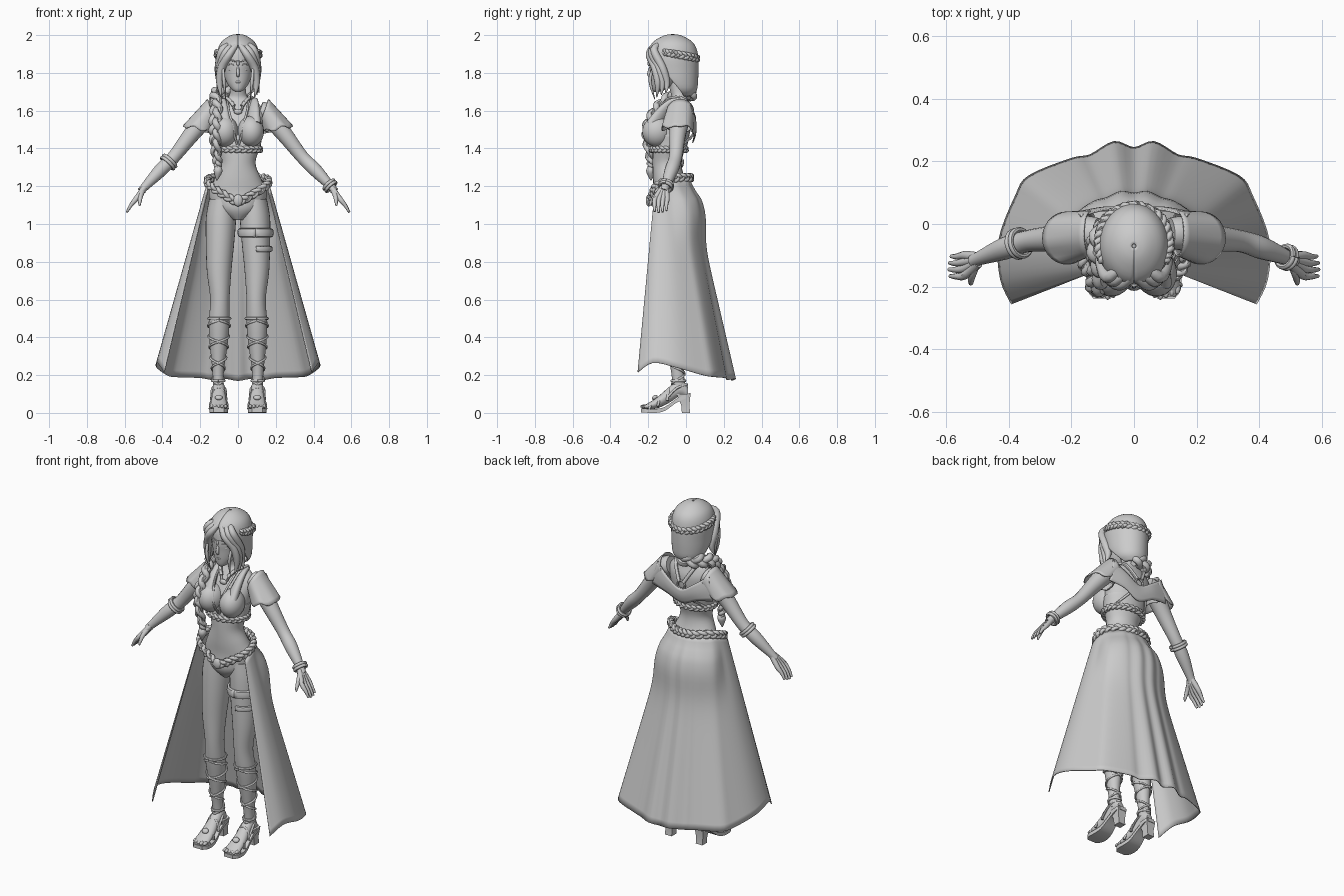
import bpy, bmesh
from math import sin, cos, pi, exp, radians
from mathutils import Vector as V


def smooth(pts, n=5, closed=False):
    """Catmull-Rom through points of any dimension."""
    p = [V(q) for q in pts]
    p = [p[-1]] + p + p[:2] if closed else [p[0]] + p + [p[-1]]
    out = []
    for a, b, c, d in zip(p, p[1:], p[2:], p[3:]):
        for i in range(n):
            t = i / n
            out.append((b * 2 + (c - a) * t + (a * 2 - b * 5 + c * 4 - d) * t * t
                        + (b * 3 - a - c * 3 + d) * t ** 3) * 0.5)
    return out + [p[-2]]


def surf(name, rows, ring=True, thick=0):
    """Skin rows of points; rings are capped, open sheets get a thickness."""
    bm = bmesh.new()
    vs = [[bm.verts.new(p) for p in r] for r in rows]
    n = len(rows[0])
    for a, b in zip(vs, vs[1:]):
        for i in range(n if ring else n - 1):
            j = (i + 1) % n
            bm.faces.new((a[i], a[j], b[j], b[i]))
    if ring and not thick:
        bm.faces.new(vs[0])
        bm.faces.new(vs[-1])
    bmesh.ops.recalc_face_normals(bm, faces=bm.faces)
    me = bpy.data.meshes.new(name)
    bm.to_mesh(me)
    bm.free()
    ob = bpy.data.objects.new(name, me)
    bpy.context.collection.objects.link(ob)
    if thick:
        m = ob.modifiers.new("thickness", 'SOLIDIFY')
        m.thickness, m.offset = thick, 0
    return ob


def loft(name, rings, n=5, seg=28):
    """Stack of horizontal ellipses (x, y, z, rx, ry)."""
    return surf(name, [[(x + a * cos(2 * pi * i / seg), y + b * sin(2 * pi * i / seg), z)
                        for i in range(seg)] for x, y, z, a, b in smooth(rings, n)])


def tube(name, pts, n=5, sides=10, flat=1.0):
    """Round tube through (x, y, z, radius) points."""
    pts = smooth(pts, n) if n > 1 else pts
    c = [V(p[:3]) for p in pts]
    rows, nrm = [], V((0.31, 0.2, 0.93))
    for i, p in enumerate(c):
        t = (c[min(i + 1, len(c) - 1)] - c[max(i - 1, 0)]).normalized()
        nrm = (nrm - t * nrm.dot(t)).normalized()
        bi = t.cross(nrm)
        r = max(pts[i][3], 0.001)
        rows.append([p + (nrm * cos(2 * pi * k / sides) + bi * flat * sin(2 * pi * k / sides)) * r
                     for k in range(sides)])
    return surf(name, rows)


def cord(name, pts, r, n=5, closed=False):
    return tube(name, [(*p, r) for p in smooth(pts, n, closed)], 1, 8)


def braid(name, pts, turns, centre, closed=False, n=12):
    """Three woven strands along (x, y, z, half width)."""
    path = smooth(pts, n, closed)
    for k in range(3):
        out = []
        for i, p in enumerate(path):
            q = V(p[:3])
            t = V(path[min(i + 1, len(path) - 1)][:3]) - V(path[max(i - 1, 0)][:3])
            nrm = q - V(centre)
            nrm.z = 0
            nrm.normalize()
            side = t.normalized().cross(nrm).normalized()
            a = 2 * pi * (turns * i / (len(path) - 1) + k / 3)
            out.append((*(q + side * p[3] * .6 * sin(a) + nrm * p[3] * .4 * sin(2 * a)), p[3] * .52))
        tube(name, out, 1, 8)


def ball(name, loc, size, rot=(0, 0, 0)):
    bpy.ops.mesh.primitive_uv_sphere_add(segments=24, ring_count=14, location=loc, rotation=rot)
    ob = bpy.context.object
    ob.name, ob.scale = name, size
    return ob


def mx(pts, s):
    return [(p[0] * s, *p[1:]) for p in pts]


# Torso, neck and head
loft("torso", [(0, -.075, 1.02, .03, .06), (0, -.06, 1.08, .13, .11), (0, -.065, 1.17, .153, .105),
               (0, -.09, 1.24, .123, .085), (0, -.1, 1.32, .093, .077), (0, -.09, 1.4, .112, .085),
               (0, -.07, 1.5, .128, .095), (0, -.05, 1.58, .138, .08), (0, -.04, 1.635, .112, .055),
               (0, -.035, 1.665, .058, .043), (0, -.04, 1.7, .042, .042), (0, -.06, 1.78, .042, .045)])
loft("head", [(0, -.155, 1.7, .015, .015), (0, -.14, 1.715, .036, .04), (0, -.12, 1.75, .06, .066),
              (0, -.1, 1.8, .077, .09), (0, -.09, 1.85, .085, .104), (0, -.08, 1.92, .085, .105),
              (0, -.075, 1.97, .05, .06)])
tube("nose", [(0, -.187, 1.835, .006), (0, -.197, 1.795, .009), (0, -.188, 1.783, .007)])
ball("lips", (0, -.176, 1.752, ), (.02, .013, .008))

# Hair cap open at the face: (cy, z, rx, ry, opening in degrees)
rows = []
for cy, z, rx, ry, o in smooth([(-.07, 2, .006, .006, 0), (-.07, 1.993, .04, .045, 0),
                                (-.07, 1.965, .08, .095, 0), (-.07, 1.93, .1, .12, 5),
                                (-.07, 1.88, .108, .13, 40), (-.065, 1.82, .105, .126, 62),
                                (-.055, 1.76, .1, .114, 80), (-.035, 1.71, .085, .088, 92),
                                (-.02, 1.68, .05, .05, 100)], 3):
    o = radians(max(o, 0))
    rows.append([(rx * sin(a), cy - ry * cos(a), z) for a in
                 [o + (2 * pi - 2 * o) * i / 40 for i in range(41)]])
surf("hair_cap", rows, ring=False, thick=.01)
for s in (-1, 1):
    # Swept fringe, eyes
    for k in range(3):
        d = k * .012
        tube("fringe_lock", mx([(.003 + d, -.165 + d * 2, 1.955, .012), (.045 + d * 1.5, -.193 + d, 1.9 + d, .02),
                                (.085 + d * .7, -.165 + d * 1.6, 1.83, .022), (.098, -.15 + d * 2, 1.75, .018),
                                (.088 + d, -.155 + d * 2, 1.67 + d, .002)], s))
    tube("wisp", mx([(.08, -.17, 1.84, .006), (.075, -.19, 1.76, .009), (.065, -.165, 1.66, .002)], s))
    ball("eye", (s * .034, -.172, 1.818), (.015, .008, .008))
    cord("brow", mx([(.016, -.189, 1.84), (.038, -.184, 1.847), (.056, -.168, 1.84)], s), .003)
braid("crown_braid", [(-.1, -.12, 1.91, .017), (-.113, -.06, 1.9, .02), (-.085, .02, 1.885, .02),
                      (0, .058, 1.875, .02), (.085, .02, 1.885, .02), (.113, -.06, 1.9, .02),
                      (.1, -.12, 1.91, .017)], 7, (0, -.07, 1.9))
braid("long_braid", [(.02, .03, 1.69, .035), (-.07, .01, 1.69, .04), (-.12, -.06, 1.68, .037),
                     (-.115, -.14, 1.62, .034), (-.12, -.195, 1.53, .033), (-.12, -.2, 1.44, .03),
                     (-.11, -.185, 1.34, .026), (-.105, -.185, 1.3, .018)], 4, (0, -.04, 1.5))
tube("braid_tail", [(-.105, -.185, 1.31, .012), (-.106, -.187, 1.28, .024), (-.112, -.185, 1.23, .003)])
cord("forehead_chain", [(-.075, -.165, 1.88), (0, -.196, 1.86), (.075, -.165, 1.88)], .004)
ball("forehead_gem", (0, -.197, 1.85), (.008, .007, .014))

# Arms and hands
for s in (-1, 1):
    tube("arm", mx([(.115, -.03, 1.6, .05), (.165, -.03, 1.575, .055), (.25, -.045, 1.47, .044),
                    (.34, -.055, 1.355, .035), (.41, -.077, 1.285, .036), (.495, -.11, 1.195, .022),
                    (.51, -.117, 1.175, .022)], s), sides=16)
    for k in range(4):
        y = -.1 - .021 * k
        reach = (.9, 1, 1.03, .97)[k]
        tube("finger", mx([(.497, -.115 + (y + .13) * .3, 1.19, .016), (.538, y, 1.135, .014),
                           (.538 + .03 * reach, y - .004, 1.135 - .037 * reach, .01),
                           (.538 + .05 * reach, y - .003, 1.135 - .072 * reach, .006)], s), sides=8)
    tube("thumb", mx([(.5, -.12, 1.185, .015), (.515, -.16, 1.15, .013), (.52, -.185, 1.115, .009),
                      (.521, -.192, 1.095, .004)], s), sides=8)


def bangle(name, c, axis, r):
    a = V(axis).normalized()
    u = a.cross(V((0, 1, 0))).normalized()
    w = a.cross(u)
    for off in (-.008, .008):
        cord(name, [V(c) + a * off + (u * cos(k * pi / 4) + w * sin(k * pi / 4)) * r for k in range(8)],
             .009, 4, True)


bangle("forearm_bangle", (-.367, -.062, 1.328), (-.7, -.2, -.75), .043)
bangle("wrist_bangle", (.487, -.106, 1.203), (.65, -.25, -.7), .034)

# Bodice: cups, straps, underband, neck rope
loft("bodice_band", [(0, -.092, 1.385, .112, .087), (0, -.092, 1.39, .118, .092), (0, -.085, 1.43, .123, .095),
                     (0, -.078, 1.47, .13, .096), (0, -.075, 1.475, .125, .09)], 3)
braid("underbust_braid", [(.118 * sin(k * pi / 6), -.092 + .092 * cos(k * pi / 6), 1.395, .017)
                          for k in range(12)], 8, (0, -.09, 1.4), True)
for s in (-1, 1):
    ball("bodice_cup", (s * .068, -.152, 1.49), (.069, .08, .082), (radians(-12), 0, radians(s * 12)))
    tube("bodice_strap", mx([(.08, -.17, 1.52, .052), (.083, -.125, 1.59, .04), (.085, -.075, 1.64, .028),
                             (.08, -.03, 1.652, .02)], s), flat=.6, sides=14)
    cord("neckline_trim", mx([(.004, -.178, 1.42), (.018, -.2, 1.47), (.03, -.195, 1.53),
                              (.05, -.14, 1.61), (.055, -.06, 1.67)], s), .006)
    cord("neck_rope", mx([(.022, -.125, 1.625), (.05, -.095, 1.66), (.075, -.04, 1.668),
                          (.06, .01, 1.64), (.015, .045, 1.56)], s), .01)
    cord("pendant_cord", mx([(.03, -.115, 1.65), (.022, -.128, 1.61), (.01, -.14, 1.59)], s), .006)
ball("pendant", (0, -.14, 1.595), (.022, .012, .015))
cord("back_ring", [(.024 * cos(k * pi / 4), .045, 1.54 + .024 * sin(k * pi / 4)) for k in range(8)], .006, 4, True)
for s in (-1, 1):
    cord("back_cord", mx([(.015, .045, 1.525), (.05, .035, 1.47), (.1, -.03, 1.41)], s), .007)

# Off-shoulder sleeves and the drape across the back
for s in (-1, 1):
    rows = []
    for i in range(9):
        t = i / 8
        c = V((.14, -.03, 1.598)).lerp(V((.214, -.045, 1.505)), t)
        e = V((.02, 0, .062)).lerp(V((.077, 0, .012)), t)
        rows.append([mx([c + e * cos(a) + V((0, .07 + .012 * t, -.012 * t * cos(5 * a))) * sin(a)], s)[0]
                     for a in [2 * pi * k / 28 for k in range(28)]])
    surf("sleeve", rows, thick=.006)
up = smooth([(-.17, .025, 1.63), (-.09, .046, 1.57), (0, .05, 1.52), (.09, .046, 1.57), (.17, .025, 1.63)])
lo = smooth([(-.2, .03, 1.49), (-.1, .043, 1.47), (0, .035, 1.43), (.1, .043, 1.47), (.2, .03, 1.49)])
surf("back_drape", [[a.lerp(b, i / 6) + V((0, .008 * sin(pi * i / 6), 0)) for a, b in zip(up, lo)]
                    for i in range(7)], ring=False, thick=.006)

# Skirt: waist edge to ragged hem, open at the front
waist = [(0, .018, 1.24), (.03, .016, 1.24), (.06, .008, 1.24), (.085, -.002, 1.24), (.12, -.033, 1.235),
         (.142, -.06, 1.235), (.16, -.1, 1.22), (.165, -.14, 1.2), (.16, -.165, 1.175)]
hem = [(0, .243, .17), (.064, .262, .18), (.14, .22, .175), (.2, .208, .185), (.335, .153, .19),
       (.377, .09, .2), (.43, -.05, .24), (.425, -.175, .265), (.39, -.255, .215)]
wt, hm = [smooth(mx(q[:0:-1], -1) + q, 4) for q in (waist, hem)]
rows = []
for i in range(31):
    s, row = i / 30, []
    for a, b in zip(wt, hm):
        back = max(0, min(1, b.y * 5))
        w = s + .17 * back * exp(-((s - .15) / .14) ** 2) * min(1, 10 * s)
        p = a.lerp(b, w)
        p.z = a.z + (b.z - a.z) * s
        row.append(p)
    rows.append(row)
surf("skirt", rows, ring=False, thick=.005)

# Belt with buckle
half = [(.06, .012, 1.245, .022), (.13, -.04, 1.245, .022), (.163, -.1, 1.23, .022),
        (.145, -.155, 1.2, .022), (.075, -.178, 1.155, .022)]
braid("belt", [(0, .025, 1.245, .022)] + half + [(0, -.185, 1.12, .022)] + mx(half[::-1], -1),
      9, (0, -.07, 1.2), True, 10)
ball("buckle", (0, -.197, 1.125), (.025, .016, .032))

# Legs, sandals and laces
leg = [(.083, -.06, 1.13, .07, .09), (.09, -.06, 1.03, .08, .095), (.095, -.07, .9, .075, .085),
       (.1, -.08, .75, .065, .07), (.096, -.085, .6, .051, .056), (.1, -.07, .48, .055, .058),
       (.102, -.055, .37, .048, .052), (.105, -.045, .22, .03, .034), (.103, -.035, .12, .029, .034)]
fine = smooth(leg, 20)


def around(z, a, off):
    x, y, _, rx, ry = min(fine, key=lambda q: abs(q[2] - z))
    return (x + (rx + off) * sin(a), y - (ry + off) * cos(a), z)


for s in (-1, 1):
    loft("leg", mx(leg, s))
    for d in (-1, 1):
        cord("lace", mx([around(.49 - .34 * i / 60, d * 2 * pi * 3 * i / 60, .003) for i in range(61)], s), .006, 2)
    for z in (.5, .17):
        cord("lace_ring", mx([around(z, k * pi / 6, .003) for k in range(12)], s), .007, 3, True)
    foot = smooth([(.01, .11, .02, .03), (-.03, .135, .03, .045), (-.09, .095, .035, .042),
                   (-.15, .055, .042, .03), (-.2, .036, .044, .016), (-.232, .028, .03, .008)], 4)
    surf("foot", [[(s * .102 + rx * cos(k * pi / 8), y, z + rz * sin(k * pi / 8)) for k in range(16)]
                  for y, z, rx, rz in foot])
    sole = smooth([(.025, .105, .02), (.005, .1, .032), (-.05, .075, .032), (-.11, .033, .04),
                   (-.16, .021, .048), (-.21, .022, .047), (-.237, .024, .028)], 4)
    surf("sole", [[(s * .102 + w * i, y, z - j) for i, j in ((-1, 0), (1, 0), (1, .021), (-1, .021))]
                  for y, z, w in sole])
    surf("heel", [[(s * .102 + w * i, y, z) for i, y in ((-1, a), (1, a), (1, b), (-1, b))]
                  for z, w, a, b in ((0, .022, -.022, .022), (.04, .022, -.025, .018), (.1, .03, -.05, .024))])
    for k in range(5):
        ball("toe", (s * .102 + s * (k - 2) * .018, -.222 + .006 * abs(k - 1), .034), (.01, .02, .01))
    for y, z, w, h in ((-.195, .03, .047, .032), (-.15, .045, .046, .045), (-.1, .075, .04, .065)):
        cord("sandal_strap", [(s * .102 + w * cos(k * pi / 8), y + .01 * sin(k * pi / 8),
                               z + h * sin(k * pi / 8) - .01) for k in range(9)], .007, 2)
    ball("sandal_ornament", (s * .102, -.165, .082), (.02, .017, .012), (radians(35), 0, 0))
    cord("ankle_strap", mx([(.14, -.1, .08), (.135, -.05, .13), (.105, .005, .15), (.07, -.05, .13),
                            (.065, -.1, .08)], s), .007)

# Thigh garter on one leg with a smaller strap below
for z, h, o in ((.953, .022, .012), (.868, .013, .009)):
    arc = 25 if z > .9 else 11
    surf("garter", [[around(z + h * dz, 2 * pi * k / 24, o * w) for k in range(arc)] for dz, w in
                    ((-1, .2), (-.8, 1), (0, 1.3), (.8, 1), (1, .2))], ring=False, thick=.006)

# Smooth shading with sharp edges kept
bpy.ops.object.select_all(action='SELECT')
bpy.context.view_layer.objects.active = bpy.data.objects["torso"]
bpy.ops.object.shade_smooth_by_angle(angle=radians(45))
